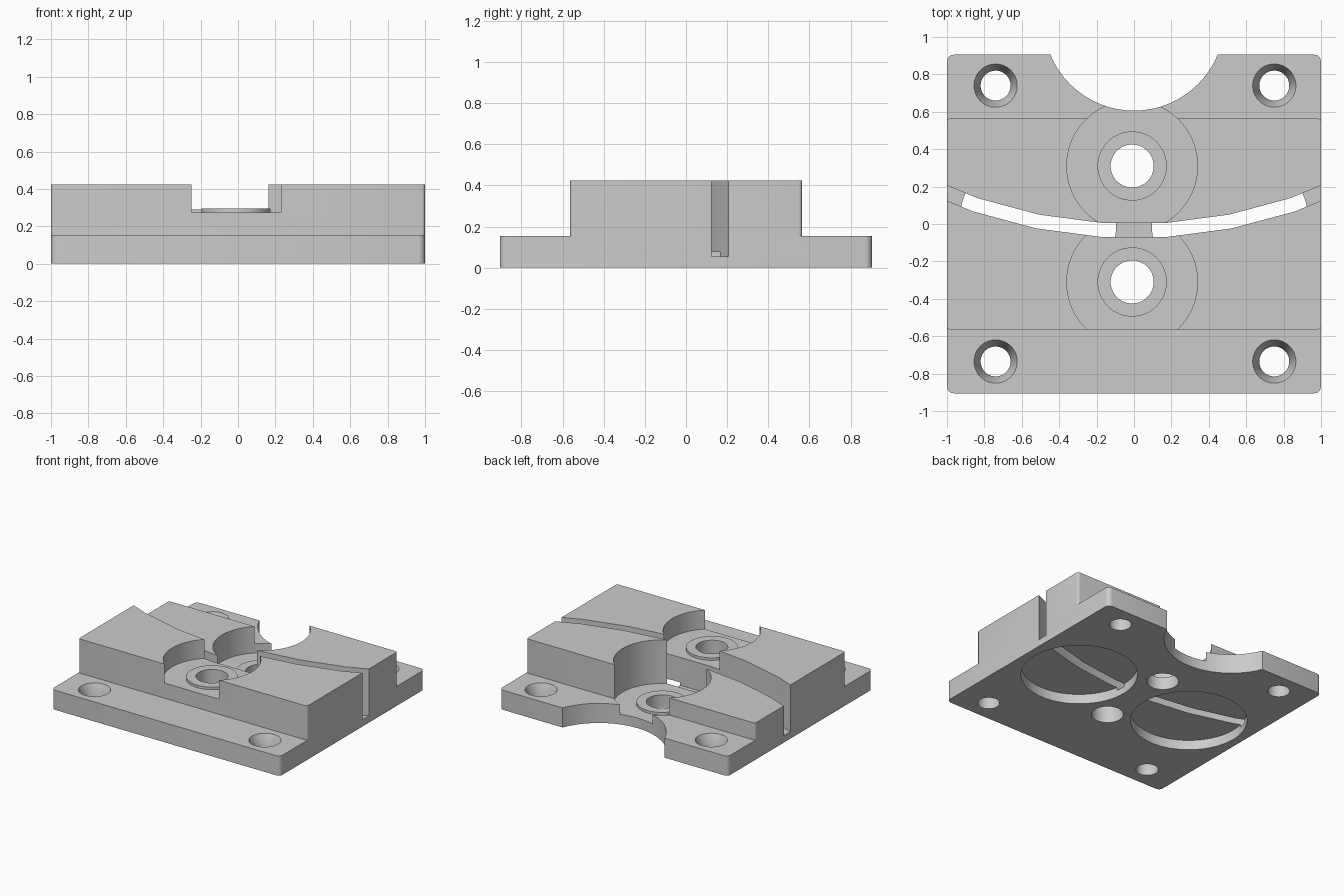
import bpy
import bmesh
from math import sin, cos, radians, pi

old = bpy.data.objects.get("Cube")
if old:
    bpy.data.objects.remove(old, do_unlink=True)

grey = bpy.data.materials.new("machined_grey")
grey.use_nodes = True
COLOUR = (0.6, 0.6, 0.6, 1)
grey.diffuse_color = COLOUR
grey.node_tree.nodes["Principled BSDF"].inputs["Base Color"].default_value = COLOUR


def finish(name, bm):
    bmesh.ops.recalc_face_normals(bm, faces=bm.faces)
    mesh = bpy.data.meshes.new(name)
    bm.to_mesh(mesh)
    bm.free()
    mesh.materials.append(grey)
    obj = bpy.data.objects.new(name, mesh)
    bpy.context.collection.objects.link(obj)
    return obj


def prism(name, outline, z0, z1):
    """Extrude a flat outline between two heights."""
    bm = bmesh.new()
    face = bm.faces.new([bm.verts.new((x, y, z0)) for x, y in outline])
    top = bmesh.ops.extrude_face_region(bm, geom=[face])["geom"]
    verts = [v for v in top if isinstance(v, bmesh.types.BMVert)]
    bmesh.ops.translate(bm, verts=verts, vec=(0, 0, z1 - z0))
    return finish(name, bm)


def cylinder(name, x, y, z0, z1, r0, r1=None, sides=64):
    bm = bmesh.new()
    bmesh.ops.create_cone(bm, cap_ends=True, segments=sides, radius1=r0,
                          radius2=r1 or r0, depth=z1 - z0)
    bmesh.ops.translate(bm, verts=bm.verts, vec=(x, y, (z0 + z1) / 2))
    return finish(name, bm)


def rounded_box(name, half_x, half_y, z0, z1, radius, round_top):
    bm = bmesh.new()
    bmesh.ops.create_cube(bm, size=2)
    for v in bm.verts:
        v.co = (v.co.x * half_x, v.co.y * half_y, z1 if v.co.z > 0 else z0)
    edges = []
    for e in bm.edges:
        a, b = (v.co.z for v in e.verts)
        if a != b or (round_top and a == z1):
            edges.append(e)
    bmesh.ops.bevel(bm, geom=edges, offset=radius, segments=4, profile=0.5,
                    affect='EDGES', clamp_overlap=True)
    return finish(name, bm)


def combine(target, tool, operation):
    mod = target.modifiers.new(operation.lower(), 'BOOLEAN')
    mod.object = tool
    mod.operation = operation
    mod.solver = 'EXACT'
    bpy.context.view_layer.objects.active = target
    bpy.ops.object.modifier_apply(modifier=mod.name)
    bpy.data.objects.remove(tool, do_unlink=True)


def cut(tool):
    combine(body, tool, 'DIFFERENCE')


def add(tool):
    combine(body, tool, 'UNION')


def arc(radius, angles):
    """Points on the wide arc that the curved slot follows."""
    return [(radius * sin(radians(a)), 2.6 - radius * cos(radians(a))) for a in angles]


# Flange plate with the raised block on it
body = rounded_box("mounting_block", 1, 0.905, 0, 0.155, 0.035, False)
add(rounded_box("raised_block", 1, 0.565, 0.1, 0.425, 0.018, True))

# Lowered back right quarter of the raised block
quarter = arc(2.64, [-26.25, -18.75, -11.25, -3.75, 0]) + [(0, 0.8), (-1.2, 0.8)]
cut(prism("quarter_cutter", quarter, 0.29, 0.6))

# Round recesses in the raised block, each with a low boss
BORE_X = -0.01
for y, floor in ((-0.31, 0.275), (0.31, 0.08)):
    cut(cylinder("recess_cutter", BORE_X, y, floor, 0.6, 0.35))

# Curved slot across the block
angles = [-26.25 + 7.5 * i for i in range(8)]
slot = arc(2.6, angles) + arc(2.675, reversed(angles))
cut(prism("slot_cutter", slot, 0.055, 0.6))

for y, floor in ((-0.31, 0.275), (0.31, 0.08)):
    add(cylinder("boss", BORE_X, y, floor - 0.003, floor + 0.02, 0.185))

# Shallow round pockets in the underside
for x in (-0.515, 0.515):
    cut(cylinder("pocket_cutter", x, 0, -0.1, 0.077, 0.42))

# Through bores
for y in (-0.31, 0.31):
    cut(cylinder("bore_cutter", BORE_X, y, -0.1, 0.6, 0.115))

# Countersunk corner screw holes
for x in (-0.74, 0.75):
    for y in (-0.735, 0.74):
        cut(cylinder("screw_cutter", x, y, -0.1, 0.3, 0.08))
        cut(cylinder("countersink_cutter", x, y, 0.07, 0.156, 0.08, 0.116))

# Round notch in the back edge
cut(cylinder("notch_cutter", 0, 1.09, -0.1, 0.6, 0.484))

bpy.ops.object.select_all(action='DESELECT')
body.select_set(True)
bpy.context.view_layer.objects.active = body
bpy.ops.object.shade_smooth_by_angle(angle=pi / 6)
